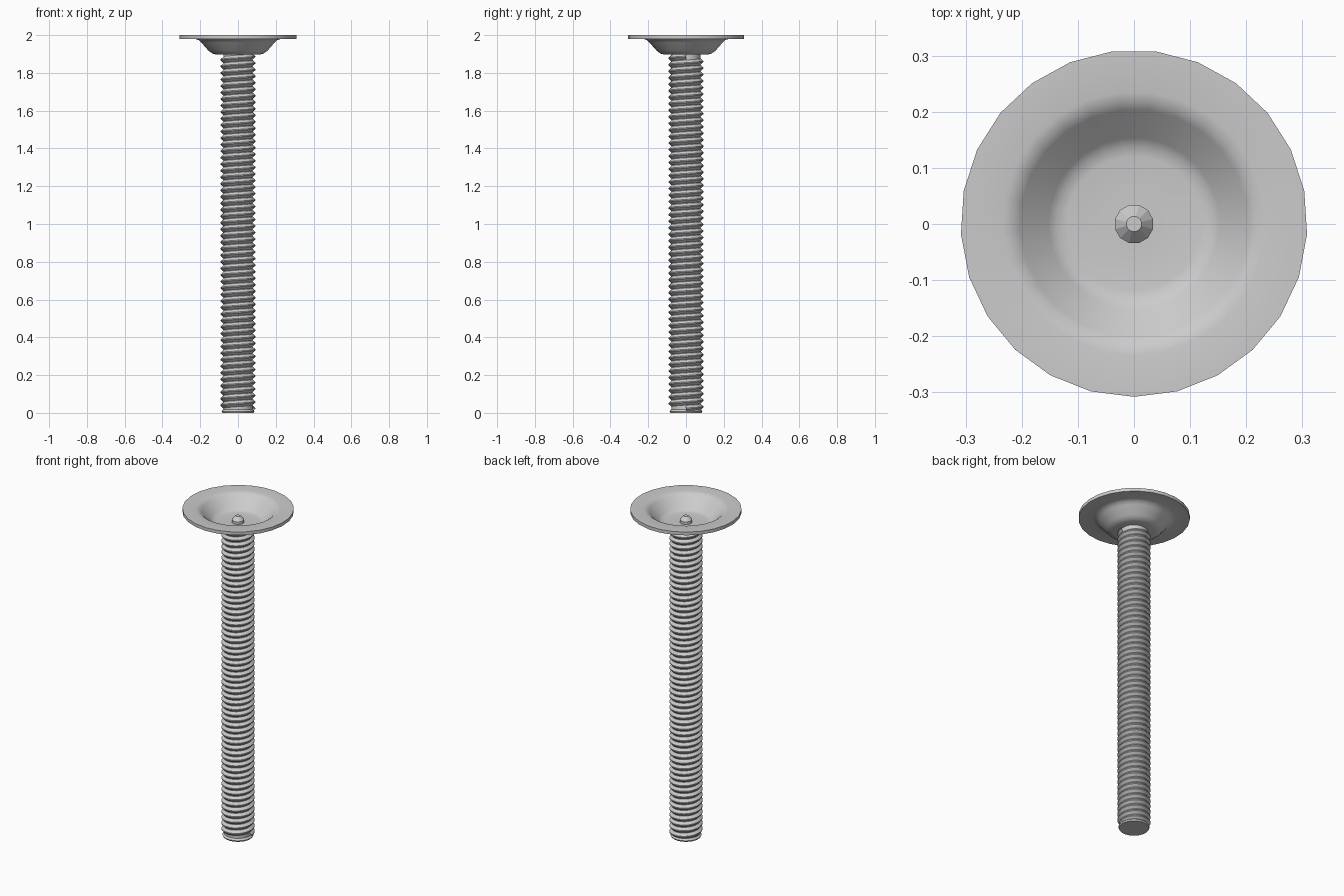
import bpy, bmesh
from math import pi, sin, cos, radians

if "Cube" in bpy.data.objects:
    bpy.data.objects.remove(bpy.data.objects["Cube"], do_unlink=True)

# One plain steel colour for every part
steel = bpy.data.materials.new("grey_steel")
steel.use_nodes = True
color = (0.6, 0.6, 0.6, 1)
steel.diffuse_color = color
steel.node_tree.nodes["Principled BSDF"].inputs["Base Color"].default_value = color


def make_object(name, bm, smooth_angle=None):
    bmesh.ops.recalc_face_normals(bm, faces=bm.faces)
    mesh = bpy.data.meshes.new(name)
    bm.to_mesh(mesh)
    bm.free()
    mesh.materials.append(steel)
    obj = bpy.data.objects.new(name, mesh)
    bpy.context.collection.objects.link(obj)
    if smooth_angle:
        bpy.ops.object.select_all(action="DESELECT")
        obj.select_set(True)
        bpy.context.view_layer.objects.active = obj
        bpy.ops.object.shade_smooth_by_angle(angle=radians(smooth_angle))
    return obj


def lathe(name, profile, sides, start=0.0, smooth_angle=None):
    """Revolve (radius, height) points; end rings are closed with caps."""
    bm = bmesh.new()
    rings = []
    for r, z in profile:
        rings.append([bm.verts.new((r * cos(start + 2 * pi * i / sides),
                                    r * sin(start + 2 * pi * i / sides), z))
                      for i in range(sides)])
    for a, b in zip(rings, rings[1:]):
        for i in range(sides):
            j = (i + 1) % sides
            bm.faces.new((a[i], a[j], b[j], b[i]))
    bm.faces.new(rings[0])
    bm.faces.new(rings[-1])
    return make_object(name, bm, smooth_angle)


# Pressed dish: underside, rim edge, then the hollow upper side
dish = lathe("dish_head", [
    (0.05, 1.897), (0.115, 1.897), (0.135, 1.902), (0.155, 1.916), (0.195, 1.961),
    (0.209, 1.974), (0.228, 1.98), (0.309, 1.98), (0.309, 2.0),
    (0.235, 2.0), (0.218, 1.996), (0.203, 1.985), (0.153, 1.931),
    (0.138, 1.921), (0.12, 1.918), (0.05, 1.918)],
    25, -pi / 2, 40)
dish.location.y = 0.001

# Small chamfered pin end standing in the dish
lathe("pin_tip", [(0.035, 1.90), (0.035, 1.934), (0.014, 1.956)], 12, pi / 12)

# Shaft core, with a short plain collar at the foot
lathe("shaft_core", [(0.083, 0.0), (0.087, 0.008), (0.078, 0.018), (0.078, 1.9)],
      24, 0, 30)

# Helical thread: a V-shaped section swept up the shaft
root, crest, pitch, steps = 0.077, 0.092, 0.0345, 24
low, high = 0.006, 1.9
turns = int((high - low) / pitch)
bm = bmesh.new()
previous = None
for i in range(turns * steps + 1):
    a = 2 * pi * i / steps
    base = low + pitch * i / steps
    section = [bm.verts.new((r * cos(a), r * sin(a), min(base + h * pitch, high)))
               for r, h in ((root, 0), (crest, 0.42), (crest, 0.58), (root, 1))]
    if previous:
        for j in range(3):
            bm.faces.new((previous[j], section[j], section[j + 1], previous[j + 1]))
    previous = section
make_object("screw_thread", bm, 30)
